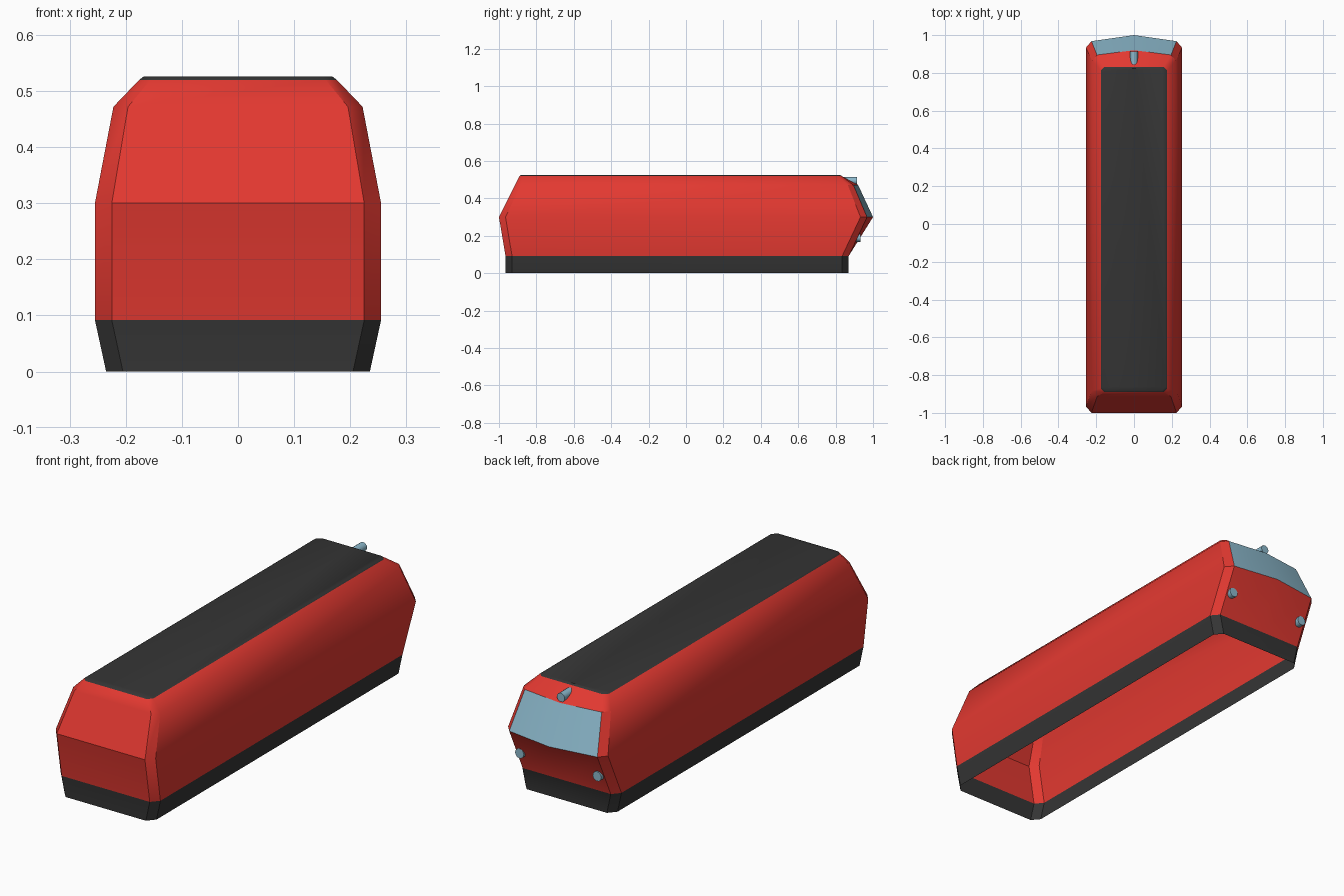
import bpy, bmesh, math

if "Cube" in bpy.data.objects:
    bpy.data.objects.remove(bpy.data.objects["Cube"])


def material(name, rgb):
    m = bpy.data.materials.new(name)
    m.diffuse_color = (*rgb, 1)
    m.use_nodes = True
    m.node_tree.nodes["Principled BSDF"].inputs["Base Color"].default_value = m.diffuse_color
    return m


RED = material("red paint", (0.76, 0.04, 0.03))
BLACK = material("dark grey", (0.035, 0.035, 0.035))
BLUE = material("pale blue glass", (0.26, 0.48, 0.60))

# Hull levels: z, half width, plain end y, cab end y, cab nose y, chamfer x, chamfer y
LEVELS = [
    (0.0, 0.235, -0.965, 0.87, 0.87, 0.03, 0.035),
    (0.092, 0.255, -0.965, 0.87, 0.87, 0.03, 0.035),
    (0.30, 0.255, -1.0, 0.968, 1.0, 0.03, 0.035),
    (0.472, 0.222, -0.914, 0.895, 0.92, 0.026, 0.03),
    (0.52, 0.176, -0.89, 0.832, 0.832, 0.02, 0.02),
    (0.526, 0.168, -0.882, 0.824, 0.824, 0.02, 0.02),
]


def ring(z, w, y0, y1, nose, cx, cy):
    right = [(w - cx, y0), (w, y0 + cy), (w, y1 - cy), (w - cx, y1)]
    left = [(-x, y) for x, y in reversed(right)]
    return [(x, y, z) for x, y in right + [(0, nose)] + left]


# Hollow hull: stacked rings, open underneath
bm = bmesh.new()
rings = [[bm.verts.new(p) for p in ring(*lv)] for lv in LEVELS]
n = len(rings[0])
for k in range(len(rings) - 1):
    lo, hi = rings[k], rings[k + 1]
    for i in range(n):
        j = (i + 1) % n
        f = bm.faces.new((lo[i], lo[j], hi[j], hi[i]))
        if k == 0 or k == 4:          # skirt and roof rim
            f.material_index = 1
        elif k == 2 and i in (3, 4):  # windscreen
            f.material_index = 2
roof = bm.faces.new(rings[-1])
roof.material_index = 1
me = bpy.data.meshes.new("hull")
bm.to_mesh(me)
bm.free()
for m in (RED, BLACK, BLUE):
    me.materials.append(m)
hull = bpy.data.objects.new("hull", me)
bpy.context.collection.objects.link(hull)
bpy.context.view_layer.objects.active = hull
hull.select_set(True)
bpy.ops.object.shade_smooth_by_angle(angle=math.radians(33))


# Lamps: short cylinders pointing out of the cab end
def lamp(name, x, z, y0, y1, r):
    bpy.ops.mesh.primitive_cylinder_add(
        vertices=16, radius=r, depth=y1 - y0,
        location=(x, (y0 + y1) / 2, z), rotation=(math.pi / 2, 0, 0))
    o = bpy.context.object
    o.name = name
    o.data.materials.append(BLUE)
    bpy.ops.object.shade_smooth_by_angle(angle=math.radians(33))


lamp("top_lamp", 0, 0.494, 0.835, 0.913, 0.02)
for side, x in (("left", -0.198), ("right", 0.198)):
    lamp(side + "_headlamp", x, 0.19, 0.88, 0.932, 0.022)
